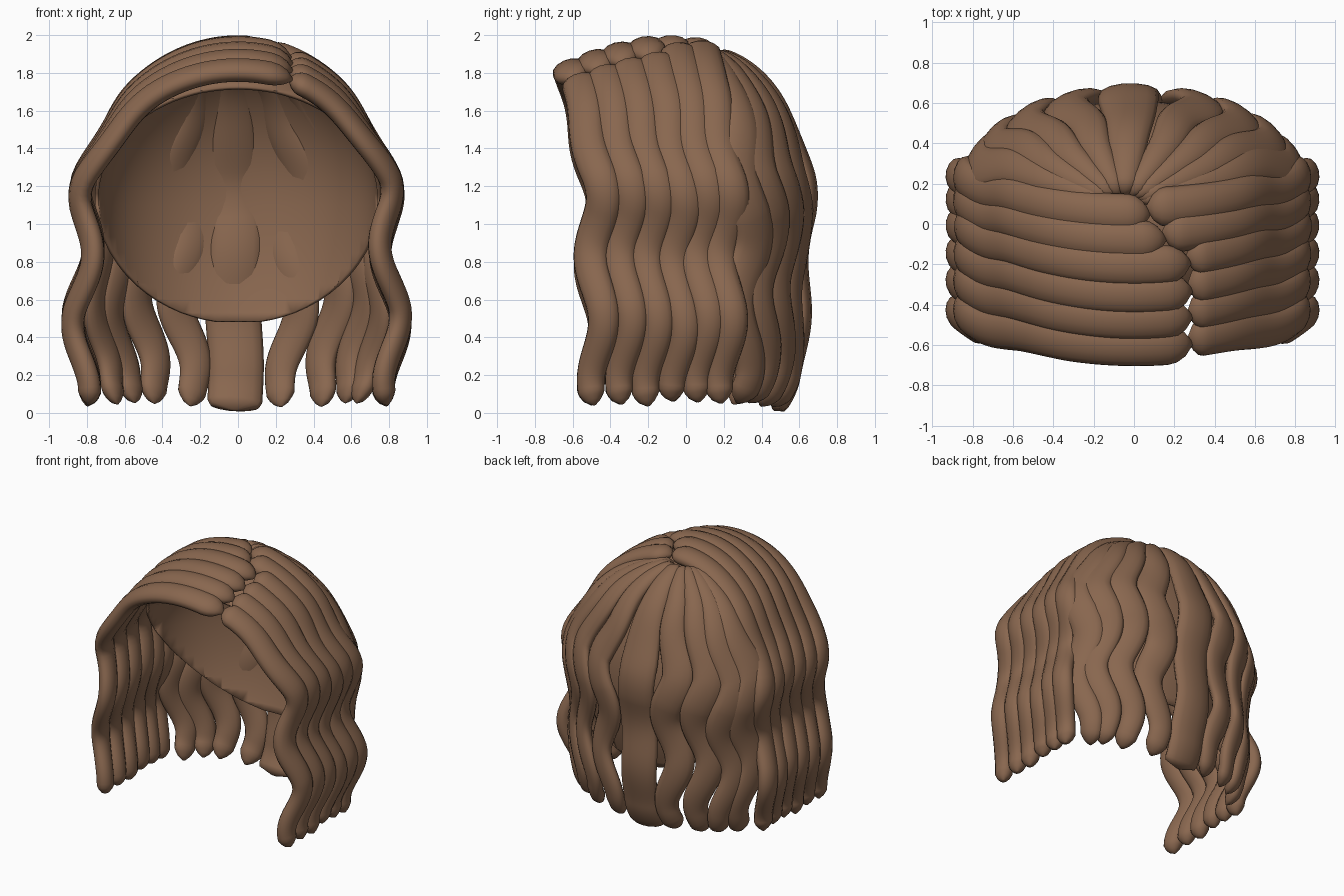
import bpy, bmesh, math, random
from mathutils import Vector

random.seed(4)
if "Cube" in bpy.data.objects:
    bpy.data.objects.remove(bpy.data.objects["Cube"])

brown = bpy.data.materials.new("warm brown hair")
brown.use_nodes = True
colour = (0.25, 0.135, 0.078, 1)
brown.diffuse_color = colour
brown.node_tree.nodes["Principled BSDF"].inputs["Base Color"].default_value = colour
brown.node_tree.nodes["Principled BSDF"].inputs["Roughness"].default_value = 0.6

HANG = 1.05      # height where the locks leave the scalp and hang
RINGS, SIDES = 80, 14


def finish(bm, name):
    bmesh.ops.recalc_face_normals(bm, faces=bm.faces)
    mesh = bpy.data.meshes.new(name)
    bm.to_mesh(mesh)
    bm.free()
    for p in mesh.polygons:
        p.use_smooth = True
    mesh.materials.append(brown)
    obj = bpy.data.objects.new(name, mesh)
    bpy.context.collection.objects.link(obj)
    return obj


def waves(p, out, along, side, wave, phase):
    """Push a point of the path in and out and from side to side."""
    fade = max(0, min(1, (1.75 - p.z) / 0.5))
    drop = max(0, HANG - p.z)
    roll = math.cos(math.tau * (p.z - 1.2 - phase) / 0.71)
    if side:
        sway = math.cos(math.tau * (p.z - 1.13 - phase) / 0.66)
        shift = 0.045 * fade * roll + 0.03 * min(1, drop * 2)
    else:
        sway = math.cos(math.tau * (p.z - 0.6 - phase) / 0.7)
        shift = 0.02 * fade * roll - 0.07 * drop - 2.5 * max(0, 0.2 - p.z) ** 2
    return p + along * (wave * fade * sway) + out * shift


def lock(name, top, anchor, end, start, widths, thick, side, wave, phase=0.0, blunt=0.035):
    """Sweep an oval along a path over the scalp, then down in waves."""
    if side:
        out, along = Vector((math.copysign(1, anchor[0]), 0, 0)), Vector((0, 1, 0))
    else:
        out = Vector((anchor[0], anchor[1], 0)).normalized()
        along = Vector((-out.y, out.x, 0)) * (-1 if anchor[0] > 0 else 1)
    path = []
    for i in range(RINGS + 1):
        u = i / RINGS
        if u < 0.45:
            a = start + (math.pi / 2 - start) * u / 0.45
            s, c = math.sin(a), math.cos(a)
            p = Vector((top[0] + (anchor[0] - top[0]) * s,
                        top[1] + (anchor[1] - top[1]) * (s * s if side else s),
                        HANG + (top[2] - HANG) * c))
        else:
            p = Vector((*anchor, HANG + (end - HANG) * (u - 0.45) / 0.55))
        path.append(waves(p, out, along, side, wave, phase))

    bm = bmesh.new()
    rings = []
    root, full, tip = widths
    for i, p in enumerate(path):
        u = i / RINGS
        t = (path[min(i + 1, RINGS)] - path[max(i - 1, 0)]).normalized()
        n = Vector((p.x, p.y * (0.35 if side else 1.3), max(0, p.z - HANG)))
        across = t.cross(n).normalized()
        n = across.cross(t).normalized()
        # root width, full width, then a narrower tip
        w = root + (full - root) * min(1, u / 0.35)
        w += (tip - full) * max(0, (u - 0.45) / 0.55) ** 1.5
        close = max(0.12, math.sqrt(min(1, u / 0.03, (1 - u) / blunt)))
        ring = []
        for k in range(SIDES):
            b = math.tau * k / SIDES
            ring.append(bm.verts.new(p + across * (w / 2 * close * math.cos(b))
                                     + n * (thick * close * math.sin(b))))
        rings.append(ring)
    for r, q in zip(rings, rings[1:]):
        for k in range(SIDES):
            m = (k + 1) % SIDES
            bm.faces.new((r[k], r[m], q[m], q[k]))
    bm.faces.new(rings[0])
    bm.faces.new(rings[-1])
    finish(bm, name)


# scalp cap: rounded shell, cut open from the hairline down to the nape
bm = bmesh.new()
bmesh.ops.create_uvsphere(bm, u_segments=64, v_segments=40, radius=1)
for v in bm.verts:
    v.co = Vector((v.co.x * 0.76, v.co.y * 0.615, 1.1 + v.co.z * (0.8 if v.co.z > 0 else 1.1)))
for point, normal in (((0, -0.4, 1.75), (0, -1.2, -0.85)), ((0, 0, 0.48), (0, 0, -1))):
    bmesh.ops.bisect_plane(bm, geom=bm.verts[:] + bm.edges[:] + bm.faces[:],
                           plane_co=point, plane_no=normal, clear_outer=True)
cap = finish(bm, "scalp_cap")
shell = cap.modifiers.new("thickness", "SOLIDIFY")
shell.thickness = 0.02
shell.offset = -1

# locks swept from the parting to both sides: top y, top z, hanging y, parting angle
sweeps = [(-0.61, 1.815, -0.47, 0.37), (-0.48, 1.865, -0.32, 0.37), (-0.35, 1.905, -0.18, 0.37),
          (-0.21, 1.935, -0.04, 0.36), (-0.08, 1.94, 0.09, 0.2), (0.05, 1.93, 0.21, 0.1)]
for i, (ty, tz, hy, part) in enumerate(sweeps):
    end = 0.045 + random.uniform(-0.01, 0.02)
    ph = random.uniform(-0.03, 0.03)
    lock(f"right_side_lock_{i + 1}", (0, ty, tz), (-0.80, hy), end, -part,
         (0.2, 0.19, 0.14), 0.06, True, 0.035, ph)
    lock(f"left_side_lock_{i + 1}", (0, ty + 0.03, tz), (0.785, hy), end, part - 0.02,
         (0.2, 0.19, 0.14), 0.06, True, 0.035, -ph)

# locks fanning out from the crown over the back
crown = (-0.05, 0.09, 1.89)
fan = [(0.30, 0.595), (0.52, 0.52), (0.67, 0.42), (0.76, 0.32)]
for sx, label in ((1, "left"), (-1, "right")):
    for i, (x, y) in enumerate(fan):
        lock(f"{label}_back_lock_{i + 1}", crown, (sx * x, y), 0.03 + random.uniform(0, 0.03),
             0.1, (0.1, 0.24, 0.15), 0.052, False, 0.05, random.uniform(-0.05, 0.05))
lock("centre_back_lock", crown, (-0.02, 0.63), 0.015, 0.1, (0.12, 0.3, 0.29), 0.055,
     False, 0.008, blunt=0.015)
